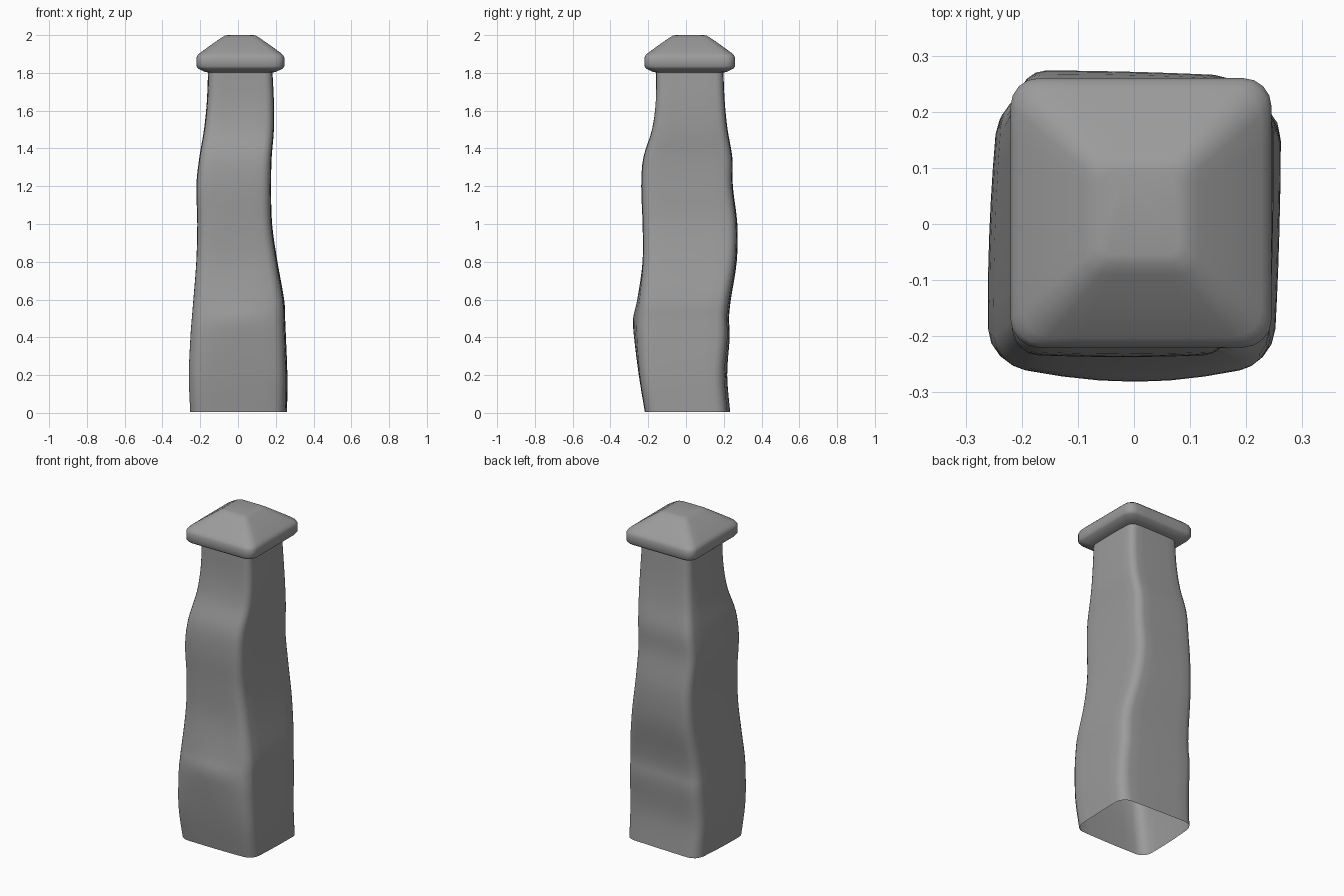
import bpy, bmesh, math

if "Cube" in bpy.data.objects:
    bpy.data.objects.remove(bpy.data.objects["Cube"])

# Dark grey stone
stone = bpy.data.materials.new("dark_stone")
stone.diffuse_color = (0.33, 0.33, 0.33, 1)
stone.use_nodes = True
stone.node_tree.nodes["Principled BSDF"].inputs["Base Color"].default_value = stone.diffuse_color


def ring(x0, x1, y0, y1, z, r, bow=(0, 0, 0, 0), skew=0.0):
    """Rounded rectangle; sides may bow (left, right, front, back) and lean out of square."""
    cx, cy, hx, hy = (x0 + x1) / 2, (y0 + y1) / 2, (x1 - x0) / 2, (y1 - y0) / 2
    flat = []
    corners = [(x1 - r, y1 - r), (x0 + r, y1 - r), (x0 + r, y0 + r), (x1 - r, y0 + r)]
    for k, (a, b) in enumerate(corners):
        # rounded corner
        for i in range(5):
            t = math.pi / 2 * (k + i / 4)
            flat.append((a + r * math.cos(t), b + r * math.sin(t)))
        # points along the straight side to the next corner
        a2, b2 = corners[(k + 1) % 4]
        for i in range(1, 6):
            f = i / 6
            flat.append((a + (a2 - a) * f + r * math.cos(t), b + (b2 - b) * f + r * math.sin(t)))
    out = []
    for x, y in flat:
        u, v = (x - cx) / hx, (y - cy) / hy
        left, right, front, back = max(-u, 0), max(u, 0), max(-v, 0), max(v, 0)
        out.append((x + (bow[0] * left - bow[1] * right) * v * v + skew * v * (left + .7 * right),
                    y + (bow[2] * front - bow[3] * back) * u * u - skew * u * back, z))
    return out


def loft(name, rings, close_top=False):
    bm = bmesh.new()
    loops = [[bm.verts.new(p) for p in r] for r in rings]
    n = len(loops[0])
    for a, b in zip(loops, loops[1:]):
        for i in range(n):
            j = (i + 1) % n
            bm.faces.new((a[i], a[j], b[j], b[i]))
    if close_top:
        bm.faces.new(loops[-1])
    for f in bm.faces:
        f.smooth = True
    me = bpy.data.meshes.new(name)
    bm.to_mesh(me)
    bm.free()
    me.materials.append(stone)
    ob = bpy.data.objects.new(name, me)
    bpy.context.collection.objects.link(ob)


def spline(keys, steps):
    """Catmull-Rom interpolation through rows of numbers."""
    rows = []
    for i in range(len(keys) - 1):
        p = [keys[max(0, min(len(keys) - 1, i + d))] for d in (-1, 0, 1, 2)]
        for s in range(steps):
            t = s / steps
            rows.append([0.5 * (2 * b + (c - a) * t + (2 * a - 5 * b + 4 * c - d) * t * t
                                + (3 * b - a - 3 * c + d) * t ** 3) for a, b, c, d in zip(*p)])
    return rows + [list(keys[-1])]


# Weathered shaft, open underneath: z, left, right, front, back, front bow
shaft = [
    (0.005, -.25, .257, -.218, .228, .005),
    (0.2, -.258, .259, -.25, .213, .008),
    (0.4, -.25, .252, -.275, .227, .025),
    (0.5, -.243, .248, -.28, .224, .035),
    (0.6, -.235, .243, -.258, .234, .02),
    (0.8, -.22, .208, -.23, .266, .005),
    (1.0, -.215, .18, -.23, .27, .005),
    (1.2, -.22, .175, -.237, .247, .005),
    (1.35, -.205, .178, -.226, .245, .005),
    (1.5, -.18, .19, -.18, .22, .003),
    (1.65, -.165, .19, -.16, .205, 0),
    (1.83, -.158, .181, -.158, .197, 0),
]
loft("shaft", [ring(x0, x1, y0, y1, z, .06 - .012 * z, (.008, .004, fb, .003),
                    .01 * (1 - z / 1.83)) for z, x0, x1, y0, y1, fb in spline(shaft, 4)])

# Cap: z, inset from the rim, corner radius
cap = [(1.80, .075, .03), (1.805, .045, .035), (1.823, .008, .05), (1.835, 0, .05),
       (1.88, 0, .05), (1.893, .006, .05), (1.905, .018, .05), (1.95, .08, .04),
       (1.985, .13, .03), (1.997, .15, .025), (2.0, .165, .02)]
loft("cap", [ring(-.22 + d, .245 - d, -.22 + d, .26 - d, z, r) for z, d, r in cap], True)
